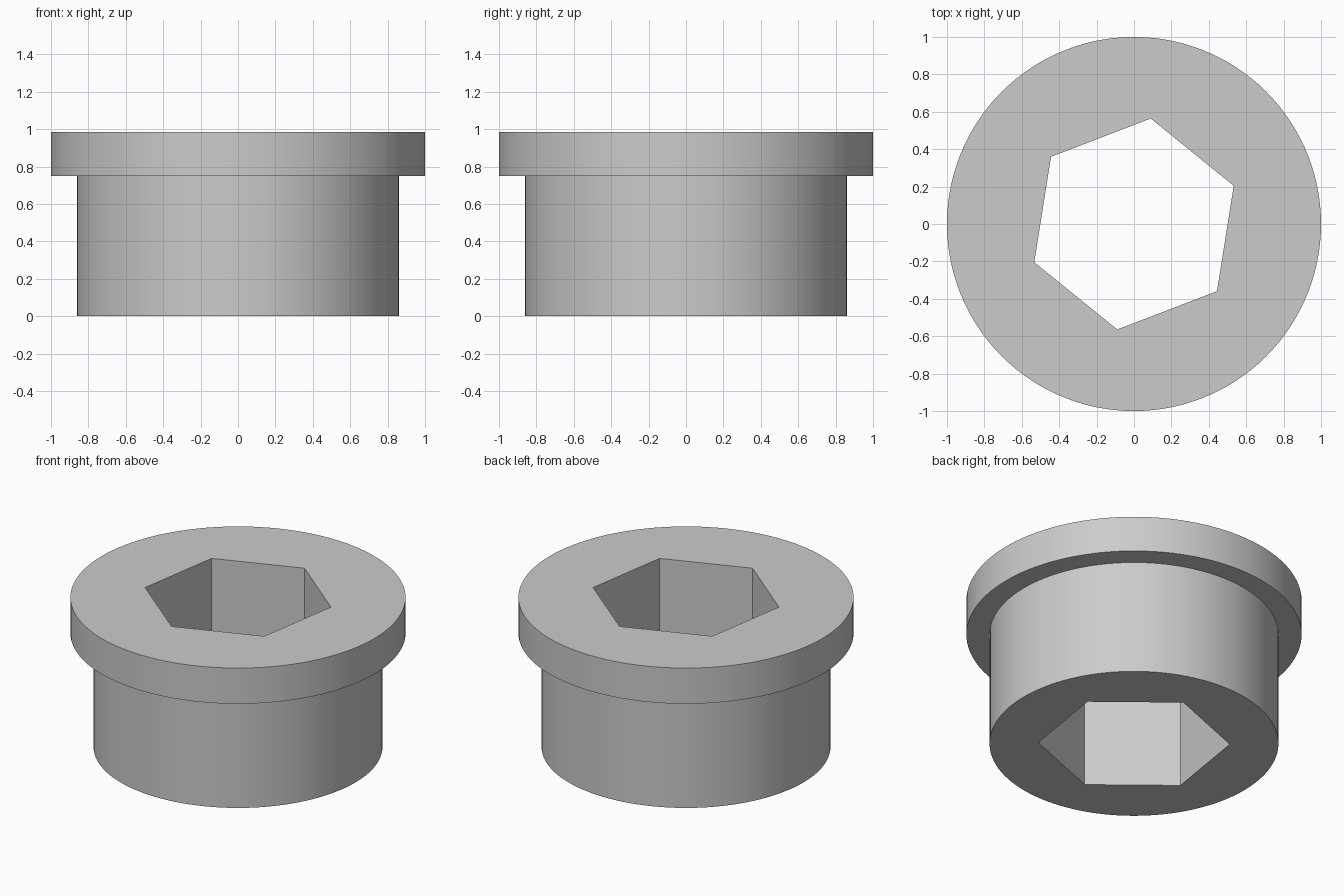
import bpy, bmesh, math

cube = bpy.data.objects.get("Cube")
if cube:
    bpy.data.objects.remove(cube, do_unlink=True)

SEGMENTS = 120
TURN = math.radians(21)      # rotation of the hex socket
HEX_RADIUS = 0.571
BODY_RADIUS = 0.862
HEIGHT = 0.985
FLANGE_BOTTOM = 0.75

grey = bpy.data.materials.new("Plain grey")
grey.diffuse_color = (0.6, 0.6, 0.6, 1)
grey.use_nodes = True
grey.node_tree.nodes["Principled BSDF"].inputs["Base Color"].default_value = (0.6, 0.6, 0.6, 1)


def circle(radius):
    return lambda angle: radius


def hexagon(radius):
    side = math.pi / 3
    return lambda angle: radius * math.cos(side / 2) / math.cos(angle % side - side / 2)


def lathe(name, profile):
    """Closed ring of faces through (outline, height) stations."""
    bm = bmesh.new()
    rings = []
    for outline, z in profile:
        ring = []
        for i in range(SEGMENTS):
            a = math.tau * i / SEGMENTS
            r = outline(a)
            ring.append(bm.verts.new((r * math.cos(a + TURN), r * math.sin(a + TURN), z)))
        rings.append(ring)
    for low, high in zip(rings, rings[1:] + rings[:1]):
        for i in range(SEGMENTS):
            j = (i + 1) % SEGMENTS
            bm.faces.new((low[i], low[j], high[j], high[i]))
    bmesh.ops.recalc_face_normals(bm, faces=bm.faces)
    mesh = bpy.data.meshes.new(name)
    bm.to_mesh(mesh)
    bm.free()
    mesh.materials.append(grey)
    obj = bpy.data.objects.new(name, mesh)
    bpy.context.collection.objects.link(obj)
    return obj


# Flanged bushing: round sleeve, wider rim on top, hex socket right through
socket = hexagon(HEX_RADIUS)
bushing = lathe("flanged_bushing", [
    (socket, 0), (circle(BODY_RADIUS), 0),
    (circle(BODY_RADIUS), FLANGE_BOTTOM), (circle(1), FLANGE_BOTTOM),
    (circle(1), HEIGHT), (socket, HEIGHT),
])
bpy.ops.object.select_all(action="DESELECT")
bushing.select_set(True)
bpy.context.view_layer.objects.active = bushing
bpy.ops.object.shade_smooth_by_angle(angle=math.radians(30))
